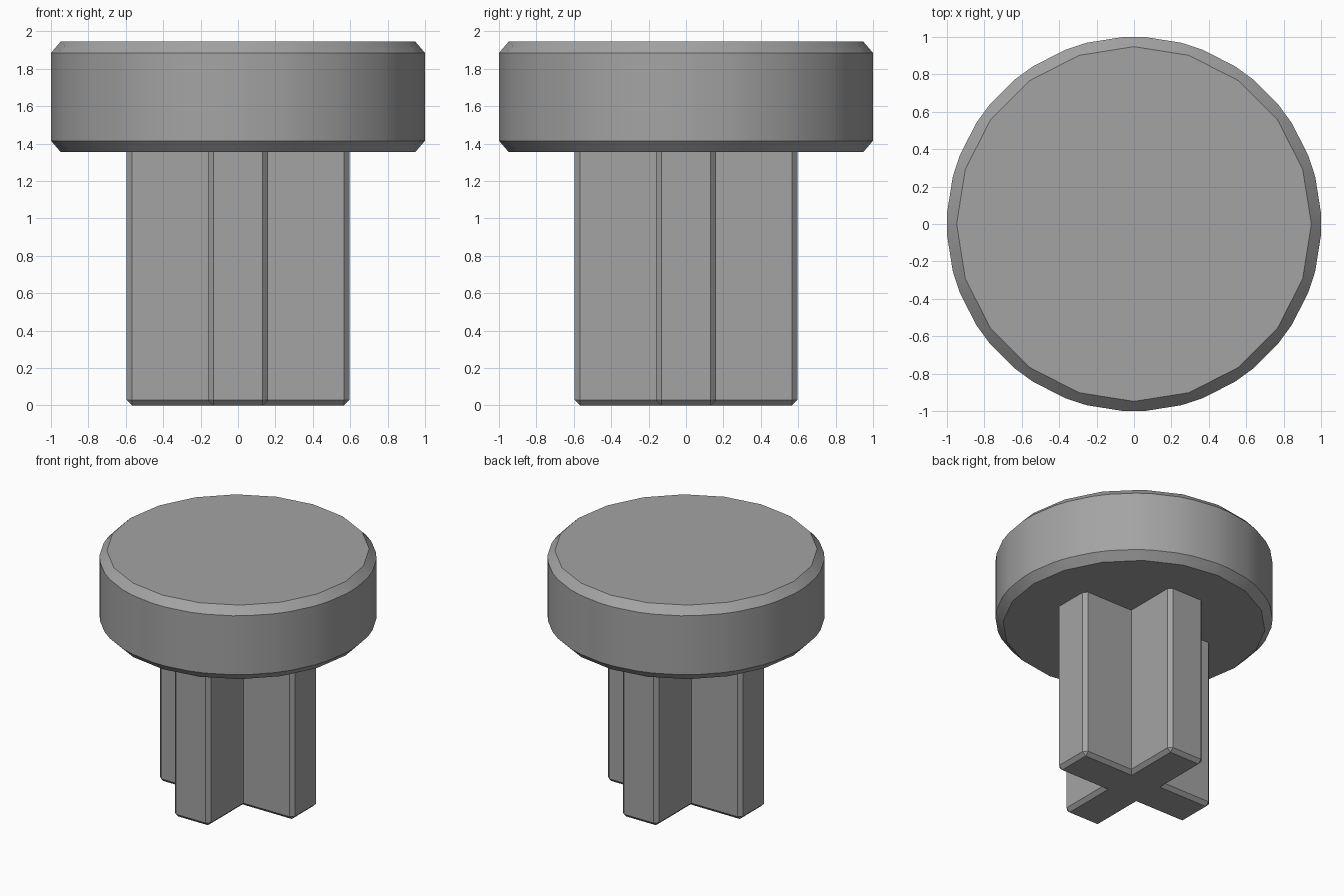
import bpy
import bmesh
import math
from mathutils import Matrix

default = bpy.data.objects.get("Cube")
if default:
    bpy.data.objects.remove(default, do_unlink=True)

grey = bpy.data.materials.new("mid_grey")
grey.use_nodes = True
colour = (0.37, 0.37, 0.37, 1)
grey.diffuse_color = colour
grey.node_tree.nodes["Principled BSDF"].inputs["Base Color"].default_value = colour


def finish(name, bm, chamfer):
    """Turn a bmesh into a chamfered, angle-smoothed object."""
    mesh = bpy.data.meshes.new(name)
    bm.to_mesh(mesh)
    bm.free()
    mesh.materials.append(grey)
    obj = bpy.data.objects.new(name, mesh)
    bpy.context.collection.objects.link(obj)
    bevel = obj.modifiers.new("chamfer", "BEVEL")
    bevel.width = chamfer
    bevel.segments = 1
    bevel.limit_method = "NONE"
    bpy.ops.object.select_all(action="DESELECT")
    obj.select_set(True)
    bpy.context.view_layer.objects.active = obj
    bpy.ops.object.modifier_apply(modifier=bevel.name)
    bpy.ops.object.shade_smooth_by_angle(angle=math.radians(30))
    return obj


# Round cap: twenty-sided disc with every edge chamfered
bottom, top, radius = 1.355, 1.945, 1.009
bm = bmesh.new()
bmesh.ops.create_cone(bm, cap_ends=True, segments=20, radius1=radius,
                      radius2=radius, depth=top - bottom,
                      matrix=Matrix.Translation((0, 0, (top + bottom) / 2)))
finish("cap", bm, 0.06)

# Cross-shaped stem: two chamfered slabs running up into the cap
length, width, height = 1.19, 0.32, 1.45
for name, size in (("stem_slab_x", (length, width, height)),
                   ("stem_slab_y", (width, length, height))):
    bm = bmesh.new()
    bmesh.ops.create_cube(bm, size=1)
    bmesh.ops.scale(bm, vec=size, verts=bm.verts)
    bmesh.ops.translate(bm, vec=(0, 0, height / 2), verts=bm.verts)
    finish(name, bm, 0.028)
